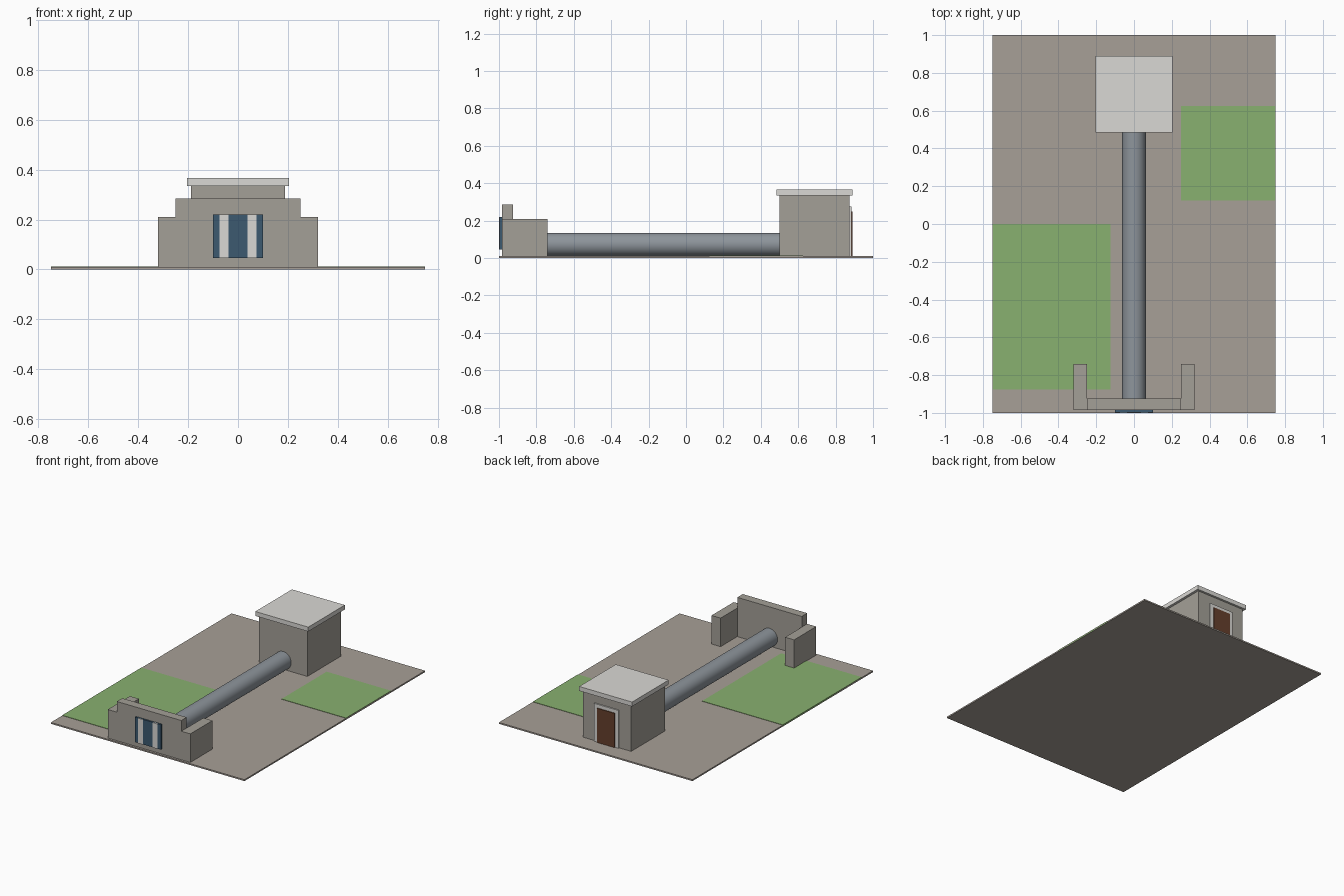
import bpy, math

if "Cube" in bpy.data.objects:
    bpy.data.objects.remove(bpy.data.objects["Cube"])


def material(name, rgb):
    m = bpy.data.materials.new(name)
    m.diffuse_color = (*rgb, 1)
    m.use_nodes = True
    m.node_tree.nodes["Principled BSDF"].inputs["Base Color"].default_value = m.diffuse_color
    return m


PAVING = material("paving", (0.39, 0.35, 0.31))
GRASS = material("grass", (0.25, 0.44, 0.16))
STONE = material("stone", (0.37, 0.35, 0.31))
PALE = material("pale_trim", (0.70, 0.69, 0.66))
STEEL = material("steel", (0.27, 0.30, 0.33))
GLASS = material("dark_blue", (0.045, 0.10, 0.16))
WOOD = material("wood", (0.13, 0.05, 0.025))


def box(name, x, y, z, mat):
    """Box from (min, max) ranges on each axis."""
    spans = (x, y, z)
    bpy.ops.mesh.primitive_cube_add(size=1, location=[(a + b) / 2 for a, b in spans])
    ob = bpy.context.object
    ob.name = name
    ob.scale = [b - a for a, b in spans]
    bpy.ops.object.transform_apply(location=False, rotation=False, scale=True)
    ob.data.materials.append(mat)
    return ob


G = 0.01  # ground height

# Ground slab and lawns
box("ground_slab", (-0.75, 0.75), (-1, 1), (0, G), PAVING)
box("lawn_left", (-0.75, -0.125), (-0.875, 0), (0.004, 0.0125), GRASS)
box("lawn_right", (0.25, 0.75), (0.125, 0.625), (0.001, 0.0125), GRASS)

# Front portal wall with lower side wings
box("portal_wall", (-0.25, 0.25), (-0.985, -0.925), (G, 0.285), STONE)
for side, label in ((-1, "left"), (1, "right")):
    box("portal_wing_" + label, sorted((side * 0.25, side * 0.32)),
        (-0.985, -0.74), (G, 0.21), STONE)

# Dark panel with two pale stripes
box("portal_panel", (-0.1, 0.1), (-0.997, -0.985), (0.045, 0.22), GLASS)
for side, label in ((-1, "left"), (1, "right")):
    box("panel_stripe_" + label, sorted((side * 0.038, side * 0.075)),
        (-1, -0.99), (0.045, 0.22), PALE)

# Pipe joining portal and building
bpy.ops.mesh.primitive_cylinder_add(
    vertices=32, radius=0.0625, depth=1.425,
    location=(0, -0.2125, G + 0.0625), rotation=(math.pi / 2, 0, 0))
pipe = bpy.context.object
pipe.name = "pipe"
pipe.data.materials.append(STEEL)
bpy.ops.object.shade_smooth_by_angle(angle=math.radians(40))

# Rear building with flat roof
box("building_walls", (-0.1875, 0.1875), (0.5, 0.875), (G, 0.335), STONE)
box("building_roof", (-0.205, 0.205), (0.485, 0.89), (0.335, 0.366), PALE)

# Rear door and its surround
box("door_frame", (-0.094, 0.094), (0.875, 0.884), (G, 0.275), PALE)
box("door", (-0.067, 0.067), (0.88, 0.89), (G, 0.25), WOOD)
